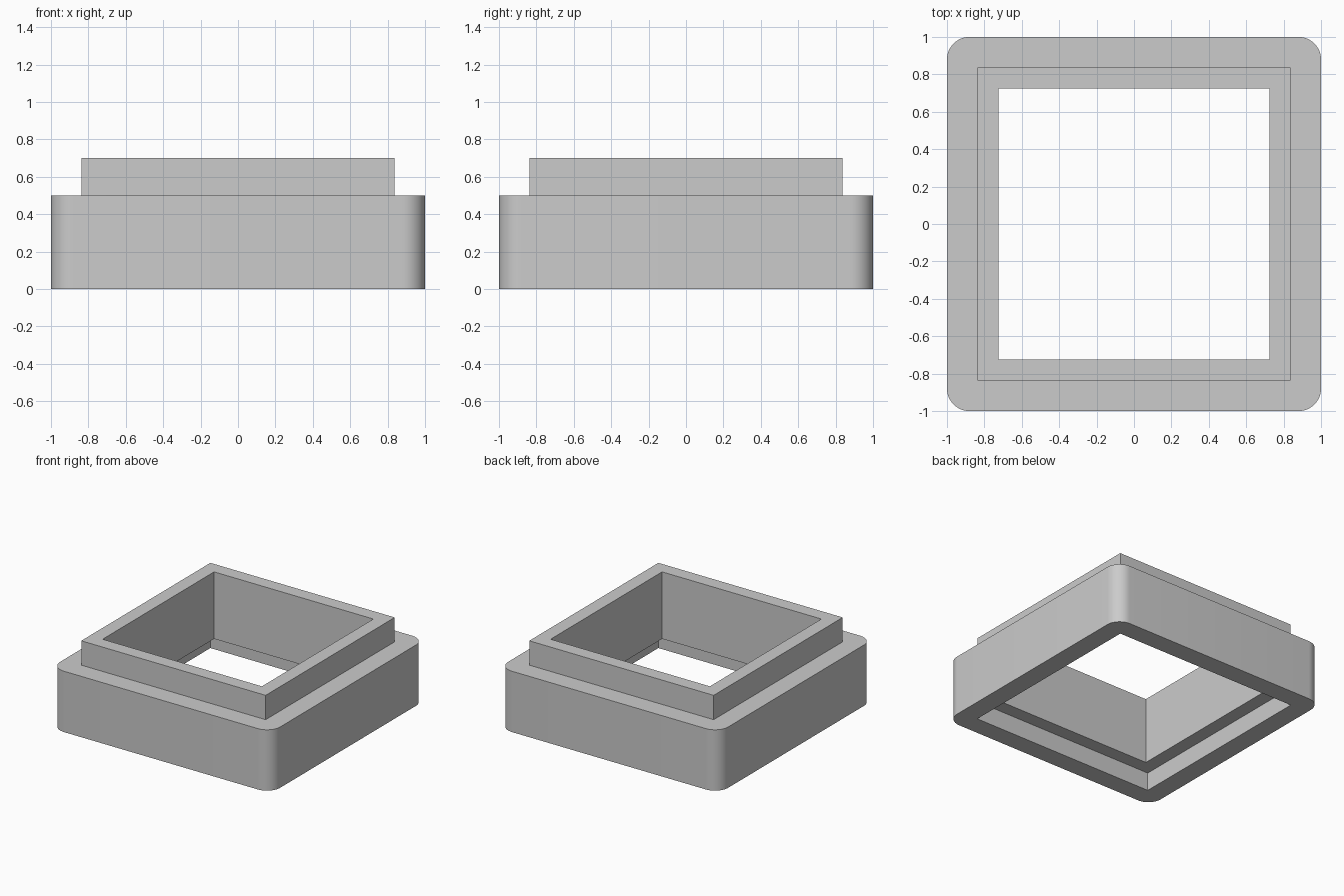
import bpy
import bmesh

default = bpy.data.objects.get("Cube")
if default:
    bpy.data.objects.remove(default, do_unlink=True)

HALF, SHOULDER, TOP = 1.0, 0.5, 0.7      # body half width, body height, full height
LIP, OPENING = 0.838, 0.724              # half widths of the lip and the shaft
RECESS, CORNER = 0.15, 0.12              # socket depth, body corner radius

grey = bpy.data.materials.new("plain grey")
grey.use_nodes = True
grey.diffuse_color = (0.6, 0.6, 0.6, 1)
grey.node_tree.nodes["Principled BSDF"].inputs["Base Color"].default_value = grey.diffuse_color


def square_block(name, half, bottom, top, radius=0.0):
    """Square block between two heights, with optionally rounded upright edges."""
    bm = bmesh.new()
    bmesh.ops.create_cube(bm, size=2)
    for v in bm.verts:
        v.co.x *= half
        v.co.y *= half
        v.co.z = top if v.co.z > 0 else bottom
    if radius:
        upright = [e for e in bm.edges if abs(e.verts[0].co.z - e.verts[1].co.z) > 0.01]
        bmesh.ops.bevel(bm, geom=upright, offset=radius, segments=12,
                        profile=0.5, affect='EDGES')
    mesh = bpy.data.meshes.new(name)
    bm.to_mesh(mesh)
    bm.free()
    mesh.materials.append(grey)
    obj = bpy.data.objects.new(name, mesh)
    bpy.context.collection.objects.link(obj)
    return obj


def combine(target, tool, operation):
    """Apply a boolean and discard the tool object."""
    mod = target.modifiers.new(tool.name, 'BOOLEAN')
    mod.operation, mod.object, mod.solver = operation, tool, 'EXACT'
    bpy.context.view_layer.objects.active = target
    bpy.ops.object.modifier_apply(modifier=mod.name)
    bpy.data.objects.remove(tool, do_unlink=True)


# Rounded body with the raised lip on top
frame = square_block("stacking_frame", HALF, 0, SHOULDER, CORNER)
combine(frame, square_block("raised_lip", LIP, SHOULDER / 2, TOP), 'UNION')

# Straight shaft through the middle, then the wider socket underneath
combine(frame, square_block("shaft_cutter", OPENING, -0.2, 1), 'DIFFERENCE')
combine(frame, square_block("socket_cutter", LIP, -0.2, RECESS), 'DIFFERENCE')

# Smooth corners, crisp edges
bpy.ops.object.select_all(action='DESELECT')
frame.select_set(True)
bpy.context.view_layer.objects.active = frame
bpy.ops.object.shade_smooth_by_angle(angle=0.52)
